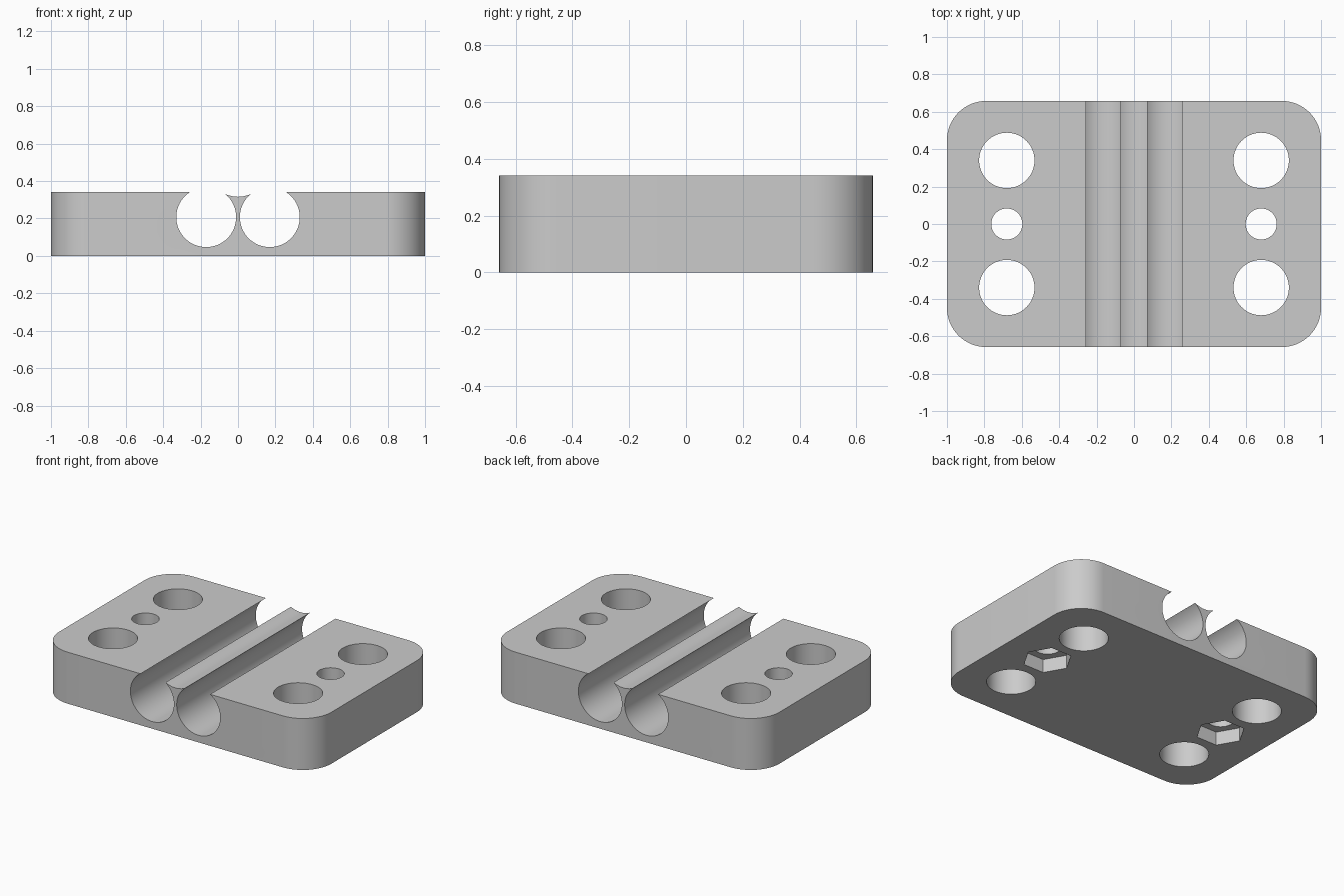
import bpy, bmesh
from math import sin, cos, pi, radians
from mathutils import Matrix

cube = bpy.data.objects.get("Cube")
if cube:
    bpy.data.objects.remove(cube, do_unlink=True)

WIDTH, DEPTH, HEIGHT, CORNER = 2.0, 1.316, 0.342, 0.21

grey = bpy.data.materials.new("plain grey")
grey.use_nodes = True
grey.diffuse_color = (0.6, 0.6, 0.6, 1)
grey.node_tree.nodes["Principled BSDF"].inputs["Base Color"].default_value = (0.6, 0.6, 0.6, 1)


def new_object(name, bm):
    mesh = bpy.data.meshes.new(name)
    bmesh.ops.recalc_face_normals(bm, faces=bm.faces)
    bm.to_mesh(mesh)
    bm.free()
    mesh.materials.append(grey)
    obj = bpy.data.objects.new(name, mesh)
    bpy.context.collection.objects.link(obj)
    return obj


def cutter(name, radius, length, centre, sides=64, along_y=False):
    bm = bmesh.new()
    turn = Matrix.Rotation(pi / 2, 4, 'X') if along_y else Matrix()
    # a six-sided cutter gets its points on the x axis
    spin = Matrix.Rotation(pi / 6, 4, 'Z') if sides == 6 else Matrix()
    bmesh.ops.create_cone(bm, cap_ends=True, segments=sides, radius1=radius, radius2=radius,
                          depth=length, matrix=Matrix.Translation(centre) @ turn @ spin)
    obj = new_object(name, bm)
    obj.hide_render = True
    return obj


# Rounded block
bm = bmesh.new()
outline = []
for i, (sx, sy) in enumerate([(1, 1), (-1, 1), (-1, -1), (1, -1)]):
    for k in range(17):
        a = (i + k / 16) * pi / 2
        outline.append(bm.verts.new((sx * (WIDTH / 2 - CORNER) + CORNER * cos(a),
                                     sy * (DEPTH / 2 - CORNER) + CORNER * sin(a), 0)))
base = bm.faces.new(outline)
raised = bmesh.ops.extrude_face_region(bm, geom=[base], use_keep_orig=True)["geom"]
bmesh.ops.translate(bm, vec=(0, 0, HEIGHT),
                    verts=[v for v in raised if isinstance(v, bmesh.types.BMVert)])
block = new_object("clamp_block", bm)

# Centre groove, twin channels, bolt holes and nut pockets
cutters = [cutter("groove_cutter", 0.16, 2, (0, 0, 0.476), along_y=True)]
for side in (-1, 1):
    x = side * 0.68
    cutters.append(cutter("channel_cutter", 0.16, 2, (side * 0.17, 0, 0.207), along_y=True))
    for y in (-0.34, 0.34):
        cutters.append(cutter("large_hole_cutter", 0.148, 1, (x, y, 0.2)))
    cutters.append(cutter("bolt_hole_cutter", 0.083, 1, (x, 0, 0.2)))
    cutters.append(cutter("nut_pocket_cutter", 0.15, 0.18, (x, 0, 0), sides=6))

for tool in cutters:
    cut = block.modifiers.new(tool.name, 'BOOLEAN')
    cut.operation = 'DIFFERENCE'
    cut.solver = 'EXACT'
    cut.object = tool

# Keep the cut result and drop the cutters
graph = bpy.context.evaluated_depsgraph_get()
result = bpy.data.meshes.new_from_object(block.evaluated_get(graph))
block.modifiers.clear()
block.data = result
block.data.materials.clear()
block.data.materials.append(grey)
for tool in cutters:
    bpy.data.objects.remove(tool, do_unlink=True)

bpy.ops.object.select_all(action='DESELECT')
block.select_set(True)
bpy.context.view_layer.objects.active = block
bpy.ops.object.shade_smooth_by_angle(angle=radians(30))
